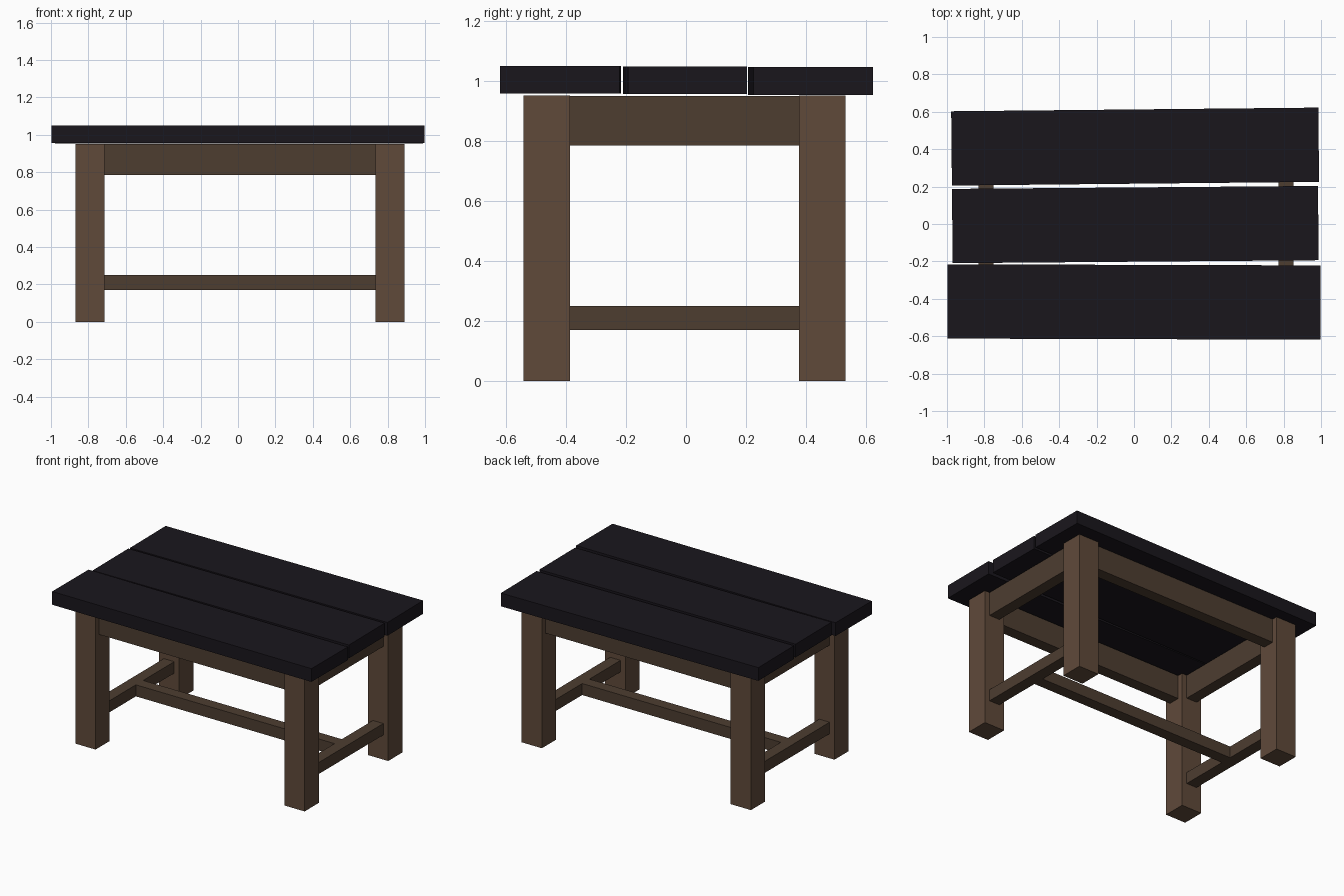
import bpy
import math

if "Cube" in bpy.data.objects:
    bpy.data.objects.remove(bpy.data.objects["Cube"])


def material(name, color):
    m = bpy.data.materials.new(name)
    m.diffuse_color = color
    m.use_nodes = True
    m.node_tree.nodes["Principled BSDF"].inputs["Base Color"].default_value = m.diffuse_color
    return m


wood = material("brown_wood", (0.115, 0.068, 0.042, 1))
rail_wood = material("dark_brown_wood", (0.075, 0.047, 0.030, 1))
dark = material("black_wood", (0.010, 0.008, 0.012, 1))


def box(name, center, size, mat, rot=(0, 0, 0)):
    bpy.ops.mesh.primitive_cube_add(size=1, location=center, rotation=rot)
    ob = bpy.context.object
    ob.name = name
    ob.scale = size
    bpy.ops.object.transform_apply(location=False, rotation=False, scale=True)
    ob.data.materials.append(mat)
    return ob


CX, CY = 0.01, -0.005         # frame centre
LX, LY = 0.8025, 0.458        # leg centre offsets
LEG, LEG_H = 0.155, 0.95
RAIL = 0.08
SPAN_X, SPAN_Y = 2 * LX - LEG, 2 * LY - LEG

# four square legs
for sx, xn in ((-1, "left"), (1, "right")):
    for sy, yn in ((-1, "front"), (1, "back")):
        box(f"{yn}_{xn}_leg", (CX + sx * LX, CY + sy * LY, LEG_H / 2),
            (LEG, LEG, LEG_H), wood)

# aprons under the top
for sy, yn in ((-1, "front"), (1, "back")):
    box(f"{yn}_apron", (CX, CY + sy * LY, 0.867), (SPAN_X, RAIL, 0.165), rail_wood)

# side aprons and low side stretchers
for sx, xn in ((-1, "left"), (1, "right")):
    box(f"{xn}_apron", (CX + sx * LX, CY, 0.867), (RAIL, SPAN_Y, 0.165), rail_wood)
    box(f"{xn}_stretcher", (CX + sx * LX, CY, 0.21), (RAIL, SPAN_Y, RAIL), rail_wood)

# long stretcher joining the side stretchers
box("long_stretcher", (CX, CY, 0.21), (2 * LX - RAIL, RAIL, RAIL), rail_wood)

# three slightly crooked top planks: name, centre, length, turn
planks = (
    ("front_plank", (0.0, -0.417, 1.003), 1.995, -0.003),
    ("middle_plank", (0.007, -0.003, 1.002), 1.957, 0.008),
    ("back_plank", (0.006, 0.414, 0.999), 1.963, 0.010),
)
for name, center, length, turn in planks:
    box(name, center, (length, 0.397, 0.092), dark, (0, 0, turn))
